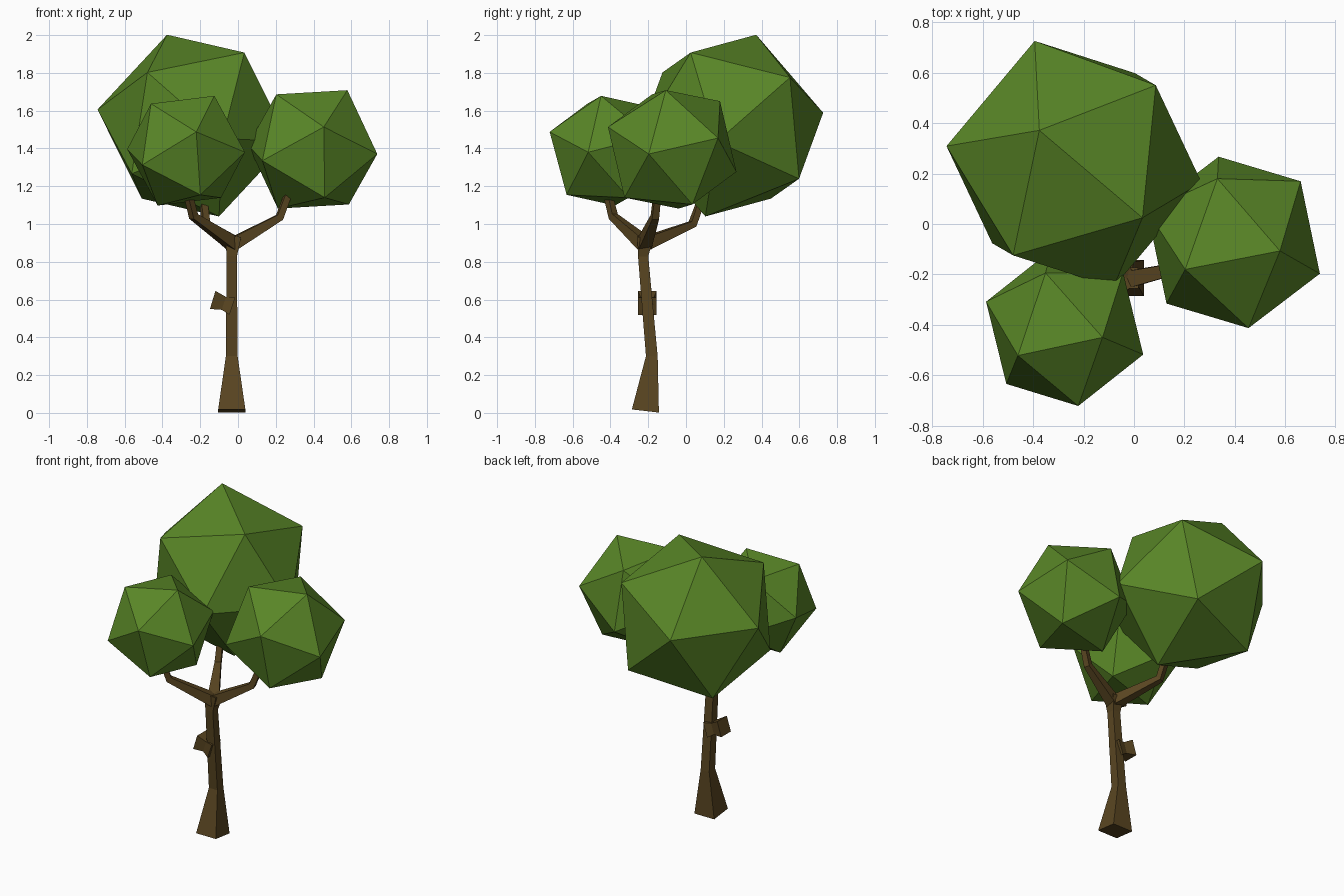
import bpy, bmesh
from mathutils import Vector, Matrix

if "Cube" in bpy.data.objects:
    bpy.data.objects.remove(bpy.data.objects["Cube"])


def material(name, color):
    m = bpy.data.materials.new(name)
    m.diffuse_color = color
    m.use_nodes = True
    m.node_tree.nodes["Principled BSDF"].inputs["Base Color"].default_value = m.diffuse_color
    return m


BARK = material("bark", (0.10, 0.06, 0.015, 1))
LEAF = material("leaf", (0.10, 0.24, 0.02, 1))


def add_object(name, bm, mat):
    bmesh.ops.recalc_face_normals(bm, faces=bm.faces)
    me = bpy.data.meshes.new(name)
    bm.to_mesh(me)
    bm.free()
    me.materials.append(mat)
    ob = bpy.data.objects.new(name, me)
    bpy.context.collection.objects.link(ob)
    return ob


def limb(name, points, halves, ref):
    """Four-sided tapered tube along points; ref steers the square section."""
    pts = [Vector(p) for p in points]
    bm = bmesh.new()
    rings = []
    for i, (p, h) in enumerate(zip(pts, halves)):
        t = Vector()
        if i > 0:
            t += (p - pts[i - 1]).normalized()
        if i < len(pts) - 1:
            t += (pts[i + 1] - p).normalized()
        t.normalize()
        u = t.cross(Vector(ref)).normalized()
        v = t.cross(u)
        rings.append([bm.verts.new(p + h * (a * u + b * v))
                      for a, b in ((-1, -1), (1, -1), (1, 1), (-1, 1))])
    for r, s in zip(rings, rings[1:]):
        for k in range(4):
            n = (k + 1) % 4
            bm.faces.new((r[k], r[n], s[n], s[k]))
    bm.faces.new(rings[0])
    bm.faces.new(rings[-1])
    return add_object(name, bm, BARK)


def frame(a, b):
    z = a.normalized()
    x = (b - z * b.dot(z)).normalized()
    return Matrix((x, z.cross(x), z)).transposed()


def crown(name, center, radius, a, b):
    """Icosahedron turned so two neighbouring corners point at a and b."""
    c = Vector(center)
    bm = bmesh.new()
    bmesh.ops.create_icosphere(bm, subdivisions=1, radius=radius)
    bm.edges.ensure_lookup_table()
    p, q = (v.co.copy() for v in bm.edges[0].verts)
    rot = frame(Vector(a) - c, Vector(b) - c) @ frame(p, q).transposed()
    bmesh.ops.transform(bm, matrix=Matrix.Translation(c) @ rot.to_4x4(), verts=bm.verts)
    return add_object(name, bm, LEAF)


# Trunk with flared foot and widened fork
limb("trunk",
     [(-0.033, -0.215, 0.01), (-0.033, -0.181, 0.30), (-0.033, -0.227, 0.83), (-0.025, -0.215, 0.93)],
     [0.072, 0.031, 0.027, 0.042], (0, 1, 0))

# Cut-off side stub
limb("stub", [(-0.03, -0.205, 0.565), (-0.075, -0.205, 0.58), (-0.134, -0.205, 0.598)],
     [0.048, 0.036, 0.05], (0, 1, 0))

# Three bent branches
fork = (-0.025, -0.22, 0.895)
for name, elbow, tip in (
        ("right_branch", (0.22, -0.165, 1.035), (0.27, -0.15, 1.17)),
        ("left_branch", (-0.235, -0.385, 1.04), (-0.27, -0.42, 1.18)),
        ("back_branch", (-0.17, 0.035, 1.00), (-0.185, 0.085, 1.14))):
    limb(name, [fork, elbow, tip], [0.034, 0.019, 0.017], (0, 0, 1))

# Leaf crowns
crown("back_crown", (-0.238, 0.237, 1.521), 0.518, (-0.375, 0.371, 2.0), (0.09, 0.55, 1.77))
crown("left_crown", (-0.275, -0.413, 1.388), 0.329, (-0.124, -0.45, 1.68), (-0.22, -0.72, 1.49))
crown("right_crown", (0.395, -0.073, 1.395), 0.365, (0.58, -0.107, 1.71), (0.455, -0.413, 1.515))
